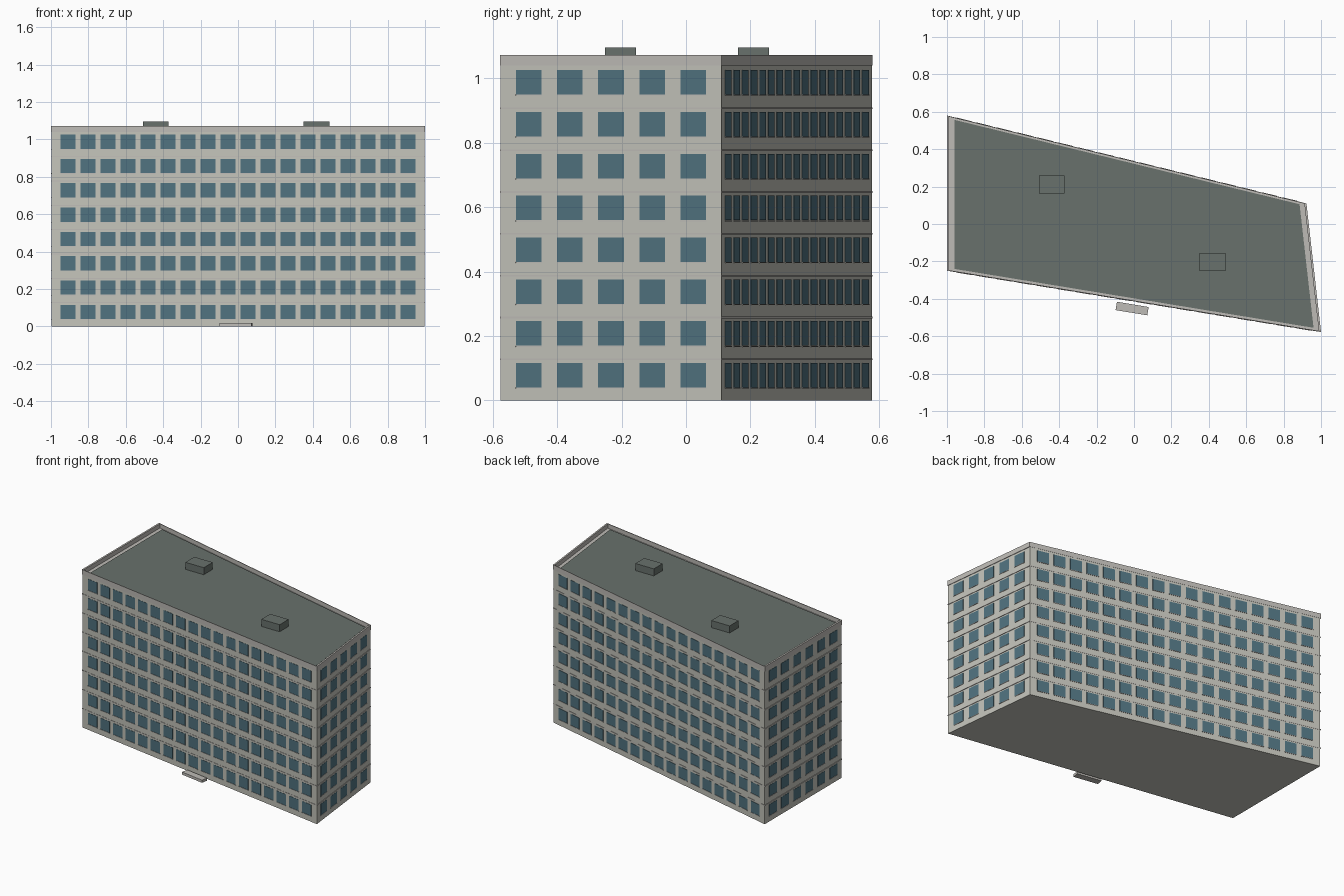
import bpy, bmesh
from mathutils import Vector, Matrix

if "Cube" in bpy.data.objects:
    bpy.data.objects.remove(bpy.data.objects["Cube"])


def material(name, *srgb):
    lin = [(c / 255 / 12.92) if c < 11 else ((c / 255 + 0.055) / 1.055) ** 2.4 for c in srgb]
    m = bpy.data.materials.new(name)
    m.use_nodes = True
    m.diffuse_color = (*lin, 1)
    m.node_tree.nodes["Principled BSDF"].inputs["Base Color"].default_value = (*lin, 1)
    return m


WALL = material("pale wall", 195, 195, 186)
TRIM = material("grey trim", 190, 187, 182)
GLASS = material("blue glass", 80, 114, 127)
ROOF = material("green grey roof", 104, 113, 108)

# Footprint corners: front left end, front right end, back right end, back left end
PLAN = [Vector(p) for p in ((-1, -0.25), (1, -0.578), (0.922, 0.11), (-1, 0.58))]
FLOORS = 8
STOREY = 0.13
ROOF_Z = FLOORS * STOREY


def finish(name, bm, mat):
    bmesh.ops.recalc_face_normals(bm, faces=bm.faces[:])
    me = bpy.data.meshes.new(name)
    bm.to_mesh(me)
    bm.free()
    me.materials.append(mat)
    ob = bpy.data.objects.new(name, me)
    bpy.context.collection.objects.link(ob)
    return ob


def slab(name, mat, scale, z0, z1):
    """Solid prism over the scaled footprint."""
    bm = bmesh.new()
    face = bm.faces.new([bm.verts.new((p.x * scale, p.y * scale, z0)) for p in PLAN])
    out = bmesh.ops.extrude_face_region(bm, geom=[face])["geom"]
    top = [v for v in out if isinstance(v, bmesh.types.BMVert)]
    bmesh.ops.translate(bm, verts=top, vec=(0, 0, z1 - z0))
    return finish(name, bm, mat)


def ring(name, mat, outer, inner, z0, z1):
    """Closed band running round the footprint."""
    bm = bmesh.new()
    loops = []
    for p in PLAN:
        section = ((outer, z0), (outer, z1), (inner, z1), (inner, z0))
        loops.append([bm.verts.new((p.x * s, p.y * s, z)) for s, z in section])
    for i, a in enumerate(loops):
        b = loops[(i + 1) % len(loops)]
        for j in range(4):
            k = (j + 1) % 4
            bm.faces.new((a[j], b[j], b[k], a[k]))
    return finish(name, bm, mat)


def add_box(bm, center, size, along=Vector((1, 0))):
    """Box whose local x axis follows the given wall direction."""
    d = along.normalized()
    turn = Matrix(((d.x, -d.y, 0), (d.y, d.x, 0), (0, 0, 1))).to_4x4()
    mat = Matrix.Translation(center) @ turn @ Matrix.Diagonal((*size, 1))
    bmesh.ops.create_cube(bm, size=1, matrix=mat)


# Main block, floor ledges, parapet and roof
BODY = 0.996
slab("building_body", WALL, BODY, 0, ROOF_Z)
for i in range(1, FLOORS):
    ring(f"floor_ledge_{i}", TRIM, 1, 0.98, i * STOREY - 0.005, i * STOREY)
ring("parapet", TRIM, 1, 0.988, ROOF_Z, ROOF_Z + 0.033)
slab("roof_edge", TRIM, 0.99, ROOF_Z, ROOF_Z + 0.004)
slab("roof_surface", ROOF, 0.96, ROOF_Z + 0.004, ROOF_Z + 0.008)

# Windows with sills on all four walls
COLUMNS = {"front": 18, "left": 5, "back": 17, "right": 6}
MARGIN = 0.088
for i, (side, count) in enumerate(COLUMNS.items()):
    a, b = PLAN[i] * BODY, PLAN[(i + 1) % 4] * BODY
    along = (b - a).normalized()
    length = (b - a).length
    panes, sills = bmesh.new(), bmesh.new()
    for c in range(count):
        p = a + along * (MARGIN + (length - 2 * MARGIN) * c / (count - 1))
        for f in range(FLOORS):
            z = f * STOREY + 0.078
            add_box(panes, (p.x, p.y, z), (0.08, 0.003, 0.076), along)
            add_box(sills, (p.x, p.y, z - 0.04), (0.082, 0.006, 0.003), along)
    finish(f"{side}_windows", panes, GLASS)
    finish(f"{side}_sills", sills, TRIM)

# Rooftop service boxes
for name, x, y in (("roof_box_back", -0.44, 0.21), ("roof_box_front", 0.42, -0.203)):
    bm = bmesh.new()
    add_box(bm, (x, y, ROOF_Z + 0.03), (0.138, 0.096, 0.052))
    finish(name, bm, ROOF)

# Entrance step in front of the long wall
bm = bmesh.new()
add_box(bm, (-0.01, -0.452, 0.009), (0.172, 0.045, 0.018), PLAN[1] - PLAN[0])
finish("entrance_step", bm, TRIM)
